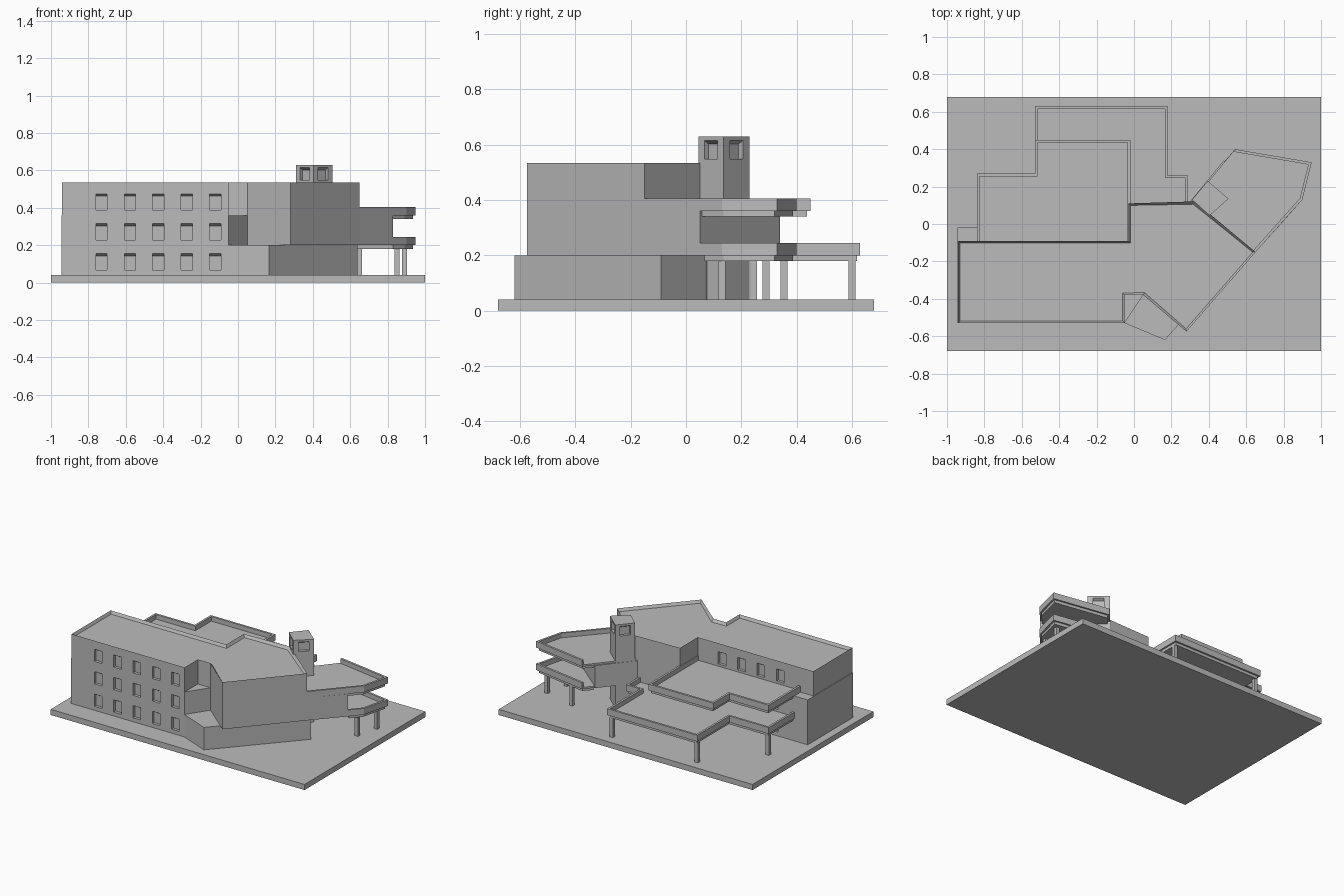
import bpy, bmesh
from mathutils import Vector

cube = bpy.data.objects.get("Cube")
if cube:
    bpy.data.objects.remove(cube)

mat = bpy.data.materials.new("plain grey")
mat.use_nodes = True
GREY = (0.5, 0.5, 0.5, 1)
mat.diffuse_color = GREY
mat.node_tree.nodes["Principled BSDF"].inputs["Base Color"].default_value = GREY


def finish(name, bm):
    bmesh.ops.recalc_face_normals(bm, faces=bm.faces)
    mesh = bpy.data.meshes.new(name)
    bm.to_mesh(mesh)
    bm.free()
    mesh.materials.append(mat)
    obj = bpy.data.objects.new(name, mesh)
    bpy.context.collection.objects.link(obj)
    return obj


def prism(name, pts, z0, z1, rim=0, sink=0):
    """Upright block over a plan outline, with an optional sunken roof."""
    bm = bmesh.new()
    base = bm.faces.new([bm.verts.new((x, y, z0)) for x, y in pts])
    ext = bmesh.ops.extrude_face_region(bm, geom=[base])["geom"]
    for v in ext:
        if isinstance(v, bmesh.types.BMVert):
            v.co.z = z1
    bmesh.ops.recalc_face_normals(bm, faces=bm.faces)
    if rim:
        top = [f for f in bm.faces if f.normal.z > 0.9]
        bmesh.ops.inset_region(bm, faces=top, thickness=rim)
        for v in top[0].verts:
            v.co.z -= sink
    return finish(name, bm)


def offset(path, d, closed=False):
    """Move a counter-clockwise path inward by d with mitred corners."""
    p = [Vector(q) for q in path]
    n, out = len(p), []
    for i in range(n):
        a = p[i] - p[i - 1] if i or closed else p[1] - p[0]
        b = p[(i + 1) % n] - p[i] if i < n - 1 or closed else a
        na, nb = (Vector((-e.y, e.x)).normalized() for e in (a, b))
        m = (na + nb).normalized()
        out.append(tuple(p[i] + m * (d / m.dot(na))))
    return out


def terrace(name, outline, rail, z):
    """Balcony: recessed soffit, floor slab and a parapet along its open edge."""
    prism(name + "_soffit", offset(outline, 0.012, True), z - 0.02, z)
    prism(name + "_floor", outline, z, z + 0.012)
    prism(name + "_parapet", rail + offset(rail, 0.015)[::-1], z + 0.012, z + 0.045)


def cut_windows(wall, spots, w, h, depth=0.02):
    """Cut recesses with sloping heads; spots are (head centre, outward normal)."""
    bm = bmesh.new()
    for head, normal in spots:
        c, n = Vector(head), Vector(normal).normalized()
        side = n.cross(Vector((0, 0, 1))) * w / 2
        up = Vector((0, 0, 1))
        section = [n * 0.01, n * 0.01 - up * h, -n * depth - up * h,
                   -n * depth - up * 0.012, Vector()]
        rings = [[bm.verts.new(c + q + s) for q in section] for s in (-side, side)]
        bm.faces.new(rings[0])
        bm.faces.new(rings[1][::-1])
        for i in range(len(section)):
            bm.faces.new([rings[0][i - 1], rings[1][i - 1], rings[1][i], rings[0][i]])
    cutter = finish("window_cutter", bm)
    cutter.hide_render = True
    mod = wall.modifiers.new("windows", "BOOLEAN")
    mod.operation, mod.solver, mod.object = "DIFFERENCE", "EXACT", cutter
    bpy.context.view_layer.objects.active = wall
    bpy.ops.object.modifier_apply(modifier=mod.name)
    bpy.data.objects.remove(cutter)


# Site slab
prism("site_base", [(-1, -0.68), (1, -0.68), (1, 0.68), (-1, 0.68)], 0, 0.04)

# Three storeys, each with its own plan
rear = [(0.30, 0.12), (-0.03, 0.11)]
low_wing = [(-0.03, -0.02), (-0.945, -0.02), (-0.945, -0.53), (-0.05, -0.53)]
ground = prism("ground_floor", low_wing + [(0.165, -0.62), (0.64, -0.09), (0.46, 0.07)]
               + rear, 0.04, 0.20)
middle = prism("middle_floor", low_wing + [(0.05, -0.38), (0.28, -0.575), (0.65, -0.15),
               (0.83, 0.05), (0.48, 0.34)] + rear, 0.20, 0.36)
upper = prism("upper_floor", [(-0.03, -0.09), (-0.94, -0.09), (-0.94, -0.53), (-0.05, -0.53),
              (-0.05, -0.38), (0.05, -0.38), (0.28, -0.575), (0.65, -0.15), (0.41, 0.05),
              (0.32, 0.12)] + rear, 0.36, 0.535, 0.015, 0.02)

# Window rows on the front and rear of the long wing
for floor, head, back in ((ground, 0.155, -0.02), (middle, 0.315, -0.02), (upper, 0.475, -0.09)):
    spots = [((-0.73 + 0.152 * i, -0.53, head), (0, -1, 0)) for i in range(5)]
    spots += [((-0.68 + 0.153 * i, back, head), (0, 1, 0)) for i in range(4)]
    cut_windows(floor, spots, 0.06, 0.087)

# Rear terraces
rail = [(-0.02, -0.12), (-0.02, 0.45), (-0.53, 0.45), (-0.53, 0.27), (-0.84, 0.27), (-0.84, -0.12)]
terrace("upper_rear_terrace", rail, rail, 0.36)
rail = [(0.29, -0.1), (0.29, 0.26), (0.18, 0.26), (0.18, 0.63), (-0.53, 0.63),
        (-0.53, 0.27), (-0.84, 0.27), (-0.84, -0.1)]
terrace("lower_rear_terrace", rail, rail, 0.20)

# Angled side terraces
tip = [(0.90, 0.13), (0.95, 0.33), (0.54, 0.40)]
terrace("upper_side_terrace", [(0.65, -0.15)] + tip + [(0.31, 0.12), (0.38, 0.03)],
        [(0.65, -0.15)] + tip, 0.36)
terrace("lower_side_terrace", [(0.83, 0.05)] + tip + [(0.48, 0.33)], [(0.83, 0.05)] + tip, 0.20)

# Lift tower with an opening on each face
plan = [(0.405, 0.045), (0.505, 0.135), (0.395, 0.23), (0.31, 0.13)]
tower = prism("tower", plan, 0.04, 0.63)
spots = []
for i, q in enumerate(plan):
    a, b = Vector(plan[i - 1]), Vector(q)
    mid, run = (a + b) / 2, b - a
    spots.append(((mid.x, mid.y, 0.615), (run.y, -run.x, 0)))
cut_windows(tower, spots, 0.07, 0.067)

# Square columns under the terraces
R = 0.0125
for i, (x, y) in enumerate([(0.89, 0.29), (0.85, 0.13), (0.65, 0.355),
                            (-0.51, 0.60), (0.16, 0.60), (-0.82, 0.245)]):
    prism(f"column_{i + 1}", [(x - R, y - R), (x + R, y - R), (x + R, y + R), (x - R, y + R)],
          0.04, 0.18)
